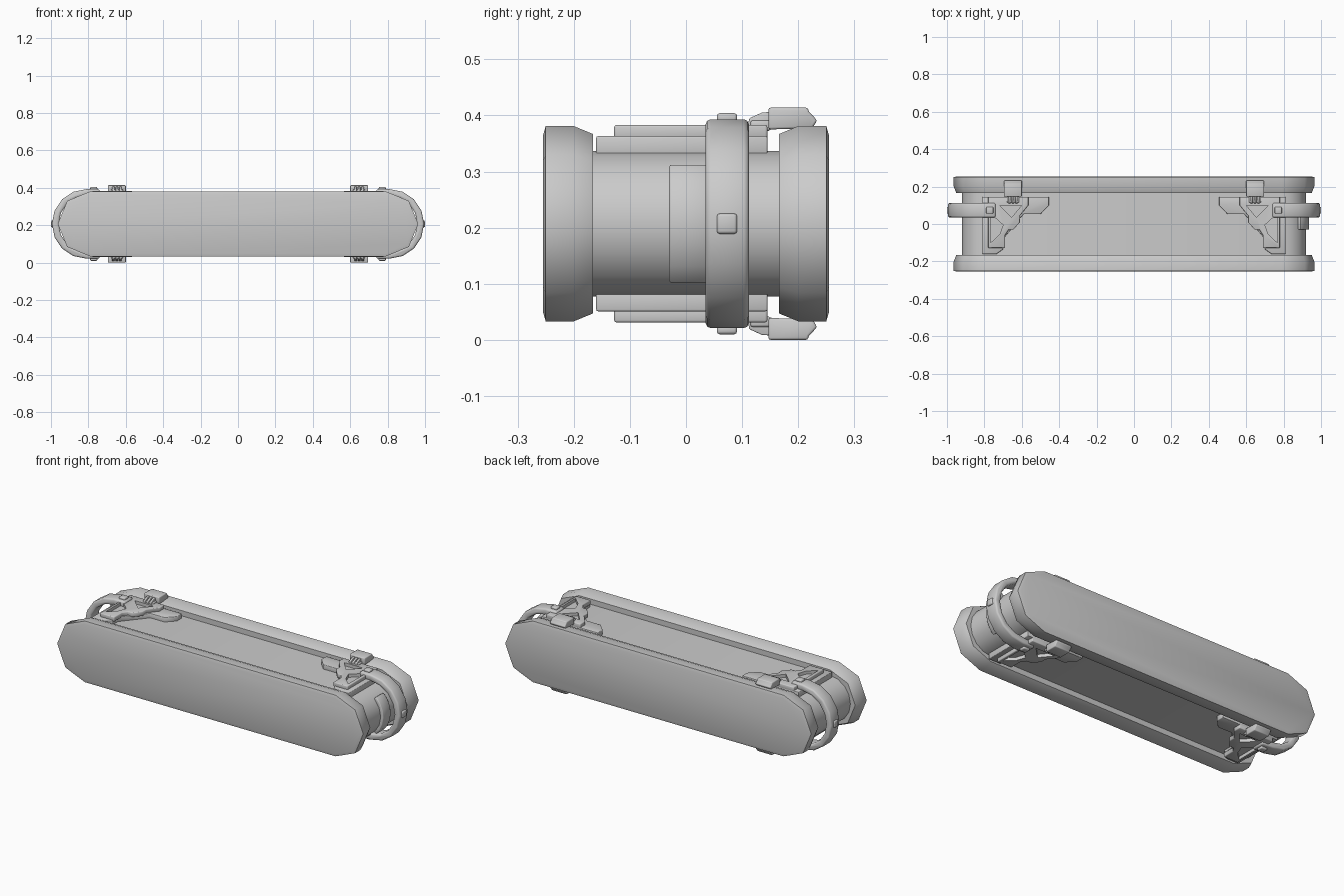
import bpy, bmesh, math

cube = bpy.data.objects.get("Cube")
if cube:
    bpy.data.objects.remove(cube, do_unlink=True)

MID = 0.207      # height of the case's long axis
END = 0.79       # centre of the rounded ends

grey = bpy.data.materials.new("plain_grey")
grey.use_nodes = True
grey.diffuse_color = (0.6, 0.6, 0.6, 1)
grey.node_tree.nodes["Principled BSDF"].inputs["Base Color"].default_value = (0.6, 0.6, 0.6, 1)


def finish(name, bm, bevel=0.0, angle=50):
    """Turn a bmesh into a smooth-by-angle object with optional edge bevel."""
    bmesh.ops.recalc_face_normals(bm, faces=bm.faces)
    if bevel:
        edges = [e for e in bm.edges if e.calc_face_angle(0) > math.radians(50)]
        bmesh.ops.bevel(bm, geom=edges, offset=bevel, segments=2, profile=0.5,
                        affect='EDGES', clamp_overlap=True)
        bmesh.ops.recalc_face_normals(bm, faces=bm.faces)
    mesh = bpy.data.meshes.new(name)
    bm.to_mesh(mesh)
    bm.free()
    mesh.materials.append(grey)
    mesh.shade_smooth()
    mesh.set_sharp_from_angle(angle=math.radians(angle))
    obj = bpy.data.objects.new(name, mesh)
    bpy.context.collection.objects.link(obj)
    return obj


def prism(name, pts, lo, hi, axis, sx=1, sz=1, bevel=0.0):
    """Extrude a 2D outline along an axis, mirrored in x and about the mid height."""
    bm = bmesh.new()
    rings = []
    for d in (lo, hi):
        ring = []
        for a, b in pts:
            x, y, z = {'x': (d, a, b), 'y': (a, d, b), 'z': (a, b, d)}[axis]
            ring.append(bm.verts.new((x * sx, y, z * sz + MID)))
        rings.append(ring)
    for i in range(len(pts)):
        j = (i + 1) % len(pts)
        bm.faces.new((rings[0][i], rings[0][j], rings[1][j], rings[1][i]))
    bm.faces.new(rings[0])
    bm.faces.new(rings[1])
    return finish(name, bm, bevel)


def arc(cx, r, start, stop, n):
    steps = [math.radians(start + (stop - start) * i / n) for i in range(n + 1)]
    return [(cx + r * math.cos(t), r * math.sin(t)) for t in steps]


def stadium(r, n):
    right = arc(END, r, -90, 90, n)
    return right + [(-x, -z) for x, z in right]


def loft(name, sections, n):
    """Skin stadium outlines given as (depth, radius)."""
    bm = bmesh.new()
    rings = [[bm.verts.new((x, y, z + MID)) for x, z in stadium(r, n)] for y, r in sections]
    for a, b in zip(rings, rings[1:]):
        for i in range(len(a)):
            j = (i + 1) % len(a)
            bm.faces.new((a[i], a[j], b[j], b[i]))
    bm.faces.new(rings[0])
    bm.faces.new(rings[-1])
    return finish(name, bm)


def box(name, x0, x1, y0, y1, z0, z1, sx, sz, bevel):
    pts = [(x0, y0), (x1, y0), (x1, y1), (x0, y1)]
    return prism(name, pts, z0, z1, 'z', sx, sz, bevel)


def cut(target, cutters):
    """Apply boolean pockets and drop the cutters."""
    bpy.context.view_layer.objects.active = target
    for c in cutters:
        c.hide_render = True
        mod = target.modifiers.new("pocket", 'BOOLEAN')
        mod.operation = 'DIFFERENCE'
        mod.solver = 'EXACT'
        mod.object = c
        bpy.ops.object.modifier_apply(modifier=mod.name)
        bpy.data.objects.remove(c, do_unlink=True)
    target.data.set_sharp_from_angle(angle=math.radians(50))


# Case body and the two thick end covers
loft("case_body", [(-0.18, 0.13), (0.18, 0.13)], 8)
for name, s in (("front_cover", -1), ("back_cover", 1)):
    loft(name, [(s * 0.166, 0.12), (s * 0.166, 0.16), (s * 0.2, 0.174),
                (s * 0.25, 0.174), (s * 0.255, 0.157)], 4)

# Straps wrapped round each end
for side, sx in (("left", 1), ("right", -1)):
    outline = ([(0.74, -0.186)] + arc(0.809, 0.186, -90, 90, 8) + [(0.74, 0.186)]
               + [(0.74, 0.15)] + arc(0.809, 0.15, 90, -90, 8) + [(0.74, -0.15)])
    prism(side + "_strap", outline, 0.035, 0.112, 'y', sx, 1, 0.009)
    box(side + "_end_stud", 0.98, 1.0, 0.055, 0.091, -0.018, 0.018, sx, 1, 0.005)

# Raised plate on the left end, beside the strap
prism("left_end_plate", arc(END, 0.146, -47, 47, 6) + arc(END, 0.12, 47, -47, 6),
      -0.03, 0.04, 'y', bevel=0.004)

# Corner fittings, repeated above and below at both ends
base = [(0.81, 0.145), (0.455, 0.145), (0.455, 0.1), (0.50, 0.053), (0.59, 0.053),
        (0.70, -0.08), (0.70, -0.135), (0.735, -0.16), (0.81, -0.16)]
bracket = [(0.78, 0.145), (0.565, 0.145), (0.565, 0.10), (0.61, 0.045), (0.61, 0.01),
           (0.645, -0.03), (0.67, -0.03), (0.69, -0.06), (0.69, -0.128), (0.78, -0.128)]
pockets = [[(0.766, 0.055), (0.70, -0.005), (0.718, -0.055), (0.766, -0.1)],
           [(0.72, 0.1), (0.60, 0.1), (0.655, 0.035)]]
pad = [(0.147, 0.168), (0.147, 0.207), (0.217, 0.207), (0.219, 0.2), (0.234, 0.184),
       (0.225, 0.17)]
arm = [(0.108, 0.165), (0.113, 0.188), (0.135, 0.198), (0.16, 0.2), (0.16, 0.168)]

for level, sz in (("upper", 1), ("lower", -1)):
    for side, sx in (("left", 1), ("right", -1)):
        tag = f"{level}_{side}_"
        prism(tag + "base_plate", base, 0.12, 0.156, 'z', sx, sz, 0.003)
        plate = prism(tag + "bracket", bracket, 0.15, 0.176, 'z', sx, sz, 0.004)
        cut(plate, [prism("cutter", p, 0.158, 0.2, 'z', sx, sz) for p in pockets])
        box(tag + "strap_stud", 0.752, 0.79, 0.055, 0.091, 0.18, 0.197, sx, sz, 0.005)
        # Latch with three hinge knuckles
        prism(tag + "latch_pad", pad, 0.6, 0.695, 'x', sx, sz, 0.004)
        for i in range(3):
            x = 0.622 + 0.019 * i
            prism(f"{tag}latch_knuckle_{i + 1}", arm, x, x + 0.013, 'x', sx, sz, 0.002)
        box(tag + "latch_pin", 0.615, 0.68, 0.115, 0.15, 0.165, 0.184, sx, sz, 0.004)
